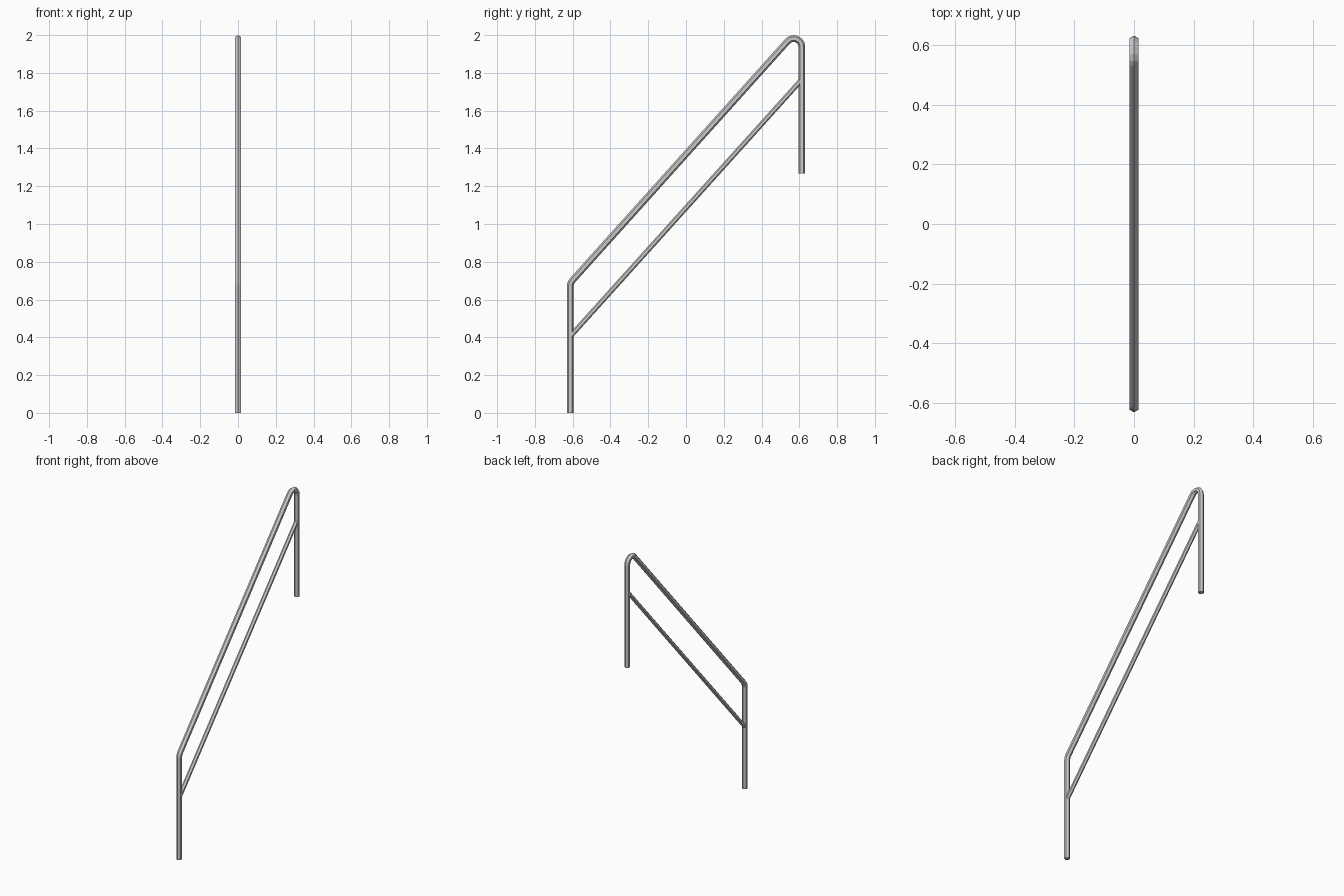
import bpy, bmesh, math
from mathutils import Vector

if "Cube" in bpy.data.objects:
    bpy.data.objects.remove(bpy.data.objects["Cube"])

SIDES = 6
POST_Y = 0.613
SLOPE = math.atan(1.11)


def tube(name, path, radius):
    """Sweep a capped hexagon along a (y, z) path with mitred rings."""
    pts = [Vector((0, y, z)) for y, z in path]
    side = Vector((1, 0, 0))
    bm = bmesh.new()
    rings = []
    for i, p in enumerate(pts):
        d_in = (p - pts[i - 1]).normalized() if i else (pts[1] - p).normalized()
        d_out = (pts[i + 1] - p).normalized() if i < len(pts) - 1 else d_in
        tangent = (d_in + d_out).normalized()
        normal = side.cross(tangent) / tangent.dot(d_in)
        ring = []
        for k in range(SIDES):
            a = 2 * math.pi * k / SIDES
            ring.append(bm.verts.new(p + radius * (math.cos(a) * normal + math.sin(a) * side)))
        rings.append(ring)
    for a, b in zip(rings, rings[1:]):
        for k in range(SIDES):
            n = (k + 1) % SIDES
            bm.faces.new((a[k], a[n], b[n], b[k]))
    bm.faces.new(rings[0])
    bm.faces.new(rings[-1])
    bmesh.ops.recalc_face_normals(bm, faces=bm.faces)
    mesh = bpy.data.meshes.new(name)
    bm.to_mesh(mesh)
    bm.free()
    obj = bpy.data.objects.new(name, mesh)
    bpy.context.collection.objects.link(obj)
    return obj


def bend(cy, cz, r, start, end, steps):
    """Arc points running from one angle to another."""
    return [(cy + r * math.cos(start + (end - start) * i / steps),
             cz + r * math.sin(start + (end - start) * i / steps))
            for i in range(steps + 1)]


# Posts and handrail: one bent tube
up = SLOPE + math.pi / 2
path = [(-POST_Y, 0)]
path += bend(-POST_Y + 0.05, 0.669, 0.05, math.pi, up, 3)
path += bend(POST_Y - 0.043, 1.939, 0.043, up, 0, 6)
path += [(POST_Y, 1.268)]
tube("handrail_and_posts", path, 0.0175)

# Thinner sloping rail between the posts
tube("middle_rail", [(-POST_Y, 0.405), (POST_Y, 1.765)], 0.0135)
